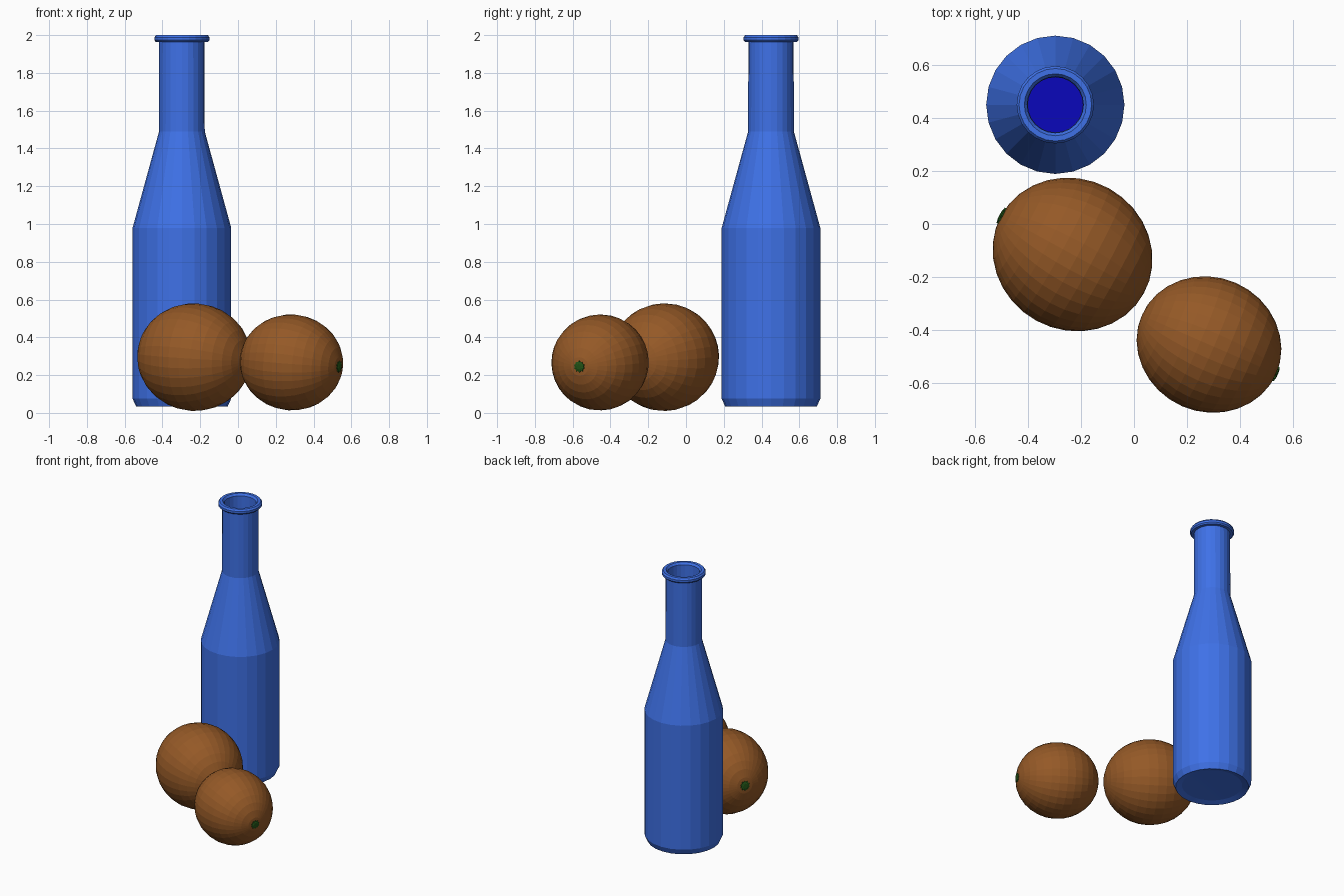
import bpy, bmesh, math
from mathutils import Vector

if "Cube" in bpy.data.objects:
    bpy.data.objects.remove(bpy.data.objects["Cube"])


def material(name, rgb):
    m = bpy.data.materials.new(name)
    m.diffuse_color = (*rgb, 1)
    m.use_nodes = True
    m.node_tree.nodes["Principled BSDF"].inputs["Base Color"].default_value = m.diffuse_color
    return m


BLUE = material("blue glass", (0.05, 0.17, 0.82))
LIQUID = material("deep blue liquid", (0.003, 0.002, 0.50))
PEEL = material("brown orange peel", (0.30, 0.10, 0.02))
GREEN = material("dark green", (0.015, 0.085, 0.008))


def finish(bm, name, mat, smooth=None):
    bmesh.ops.recalc_face_normals(bm, faces=bm.faces)
    me = bpy.data.meshes.new(name)
    bm.to_mesh(me)
    bm.free()
    ob = bpy.data.objects.new(name, me)
    bpy.context.collection.objects.link(ob)
    me.materials.append(mat)
    if smooth:
        bpy.ops.object.select_all(action='DESELECT')
        ob.select_set(True)
        bpy.context.view_layer.objects.active = ob
        bpy.ops.object.shade_smooth_by_angle(angle=math.radians(smooth))
    return ob


def lathe(name, profile, sides, mat, smooth=None):
    """Spin a (radius, height) profile around z; zero radius closes an end."""
    bm = bmesh.new()
    vs = [bm.verts.new((r, 0, z)) for r, z in profile]
    es = [bm.edges.new(p) for p in zip(vs, vs[1:])]
    bmesh.ops.spin(bm, geom=vs + es, cent=(0, 0, 0), axis=(0, 0, 1),
                   angle=math.tau, steps=sides, use_duplicate=False)
    bmesh.ops.remove_doubles(bm, verts=bm.verts, dist=1e-5)
    return finish(bm, name, mat, smooth)


# Bottle: outer wall, rounded lip, inner wall and inner floor
SPOT = (-0.297, 0.45, 0)
bottle = lathe("bottle", [
    (0, 0.05), (0.20, 0.045), (0.242, 0.033), (0.261, 0.075), (0.261, 0.98),
    (0.121, 1.49), (0.120, 1.963), (0.138, 1.964), (0.146, 1.973),
    (0.146, 1.988), (0.137, 2.0), (0.117, 2.0), (0.106, 1.985),
    (0.104, 1.49), (0.243, 0.98), (0.243, 0.085), (0, 0.07)], 24, BLUE, 12)
bottle.location = SPOT

# Liquid filling the body
liquid = lathe("liquid", [(0, 0.08), (0.235, 0.095), (0.235, 0.95), (0, 0.95)],
               24, LIQUID, 30)
liquid.location = SPOT


def orange(label, centre, axis, long_r, short_r):
    turn = Vector(axis).to_track_quat('Z', 'Y')
    # Peel: ball slightly stretched along its stem axis
    bm = bmesh.new()
    bmesh.ops.create_uvsphere(bm, u_segments=32, v_segments=16, radius=1)
    bmesh.ops.scale(bm, vec=(short_r, short_r, long_r), verts=bm.verts)
    peel = finish(bm, label, PEEL)
    # Stem: small star-shaped button on the tip
    bm = bmesh.new()
    k = short_r / 0.285
    ring = [[bm.verts.new((r * math.cos(a), r * math.sin(a), z))
             for i in range(20) for a in [math.tau * i / 20]
             for r in [rad * k * (1 if i % 2 else 0.82)]]
            for rad, z in ((0.036, long_r - 0.012), (0.034, long_r + 0.002),
                           (0.018, long_r + 0.006))]
    for low, high in zip(ring, ring[1:]):
        for i in range(20):
            j = (i + 1) % 20
            bm.faces.new((low[i], low[j], high[j], high[i]))
    bm.faces.new(ring[0])
    bm.faces.new(ring[-1])
    stem = finish(bm, label + "_stem", GREEN)
    for ob in (peel, stem):
        ob.location = centre
        ob.rotation_mode = 'QUATERNION'
        ob.rotation_quaternion = turn


orange("large_orange", (-0.232, -0.115, 0.295), (-0.265, 0.145, 0.02), 0.307, 0.285)
orange("small_orange", (0.283, -0.455, 0.267), (0.252, -0.11, -0.022), 0.277, 0.254)
